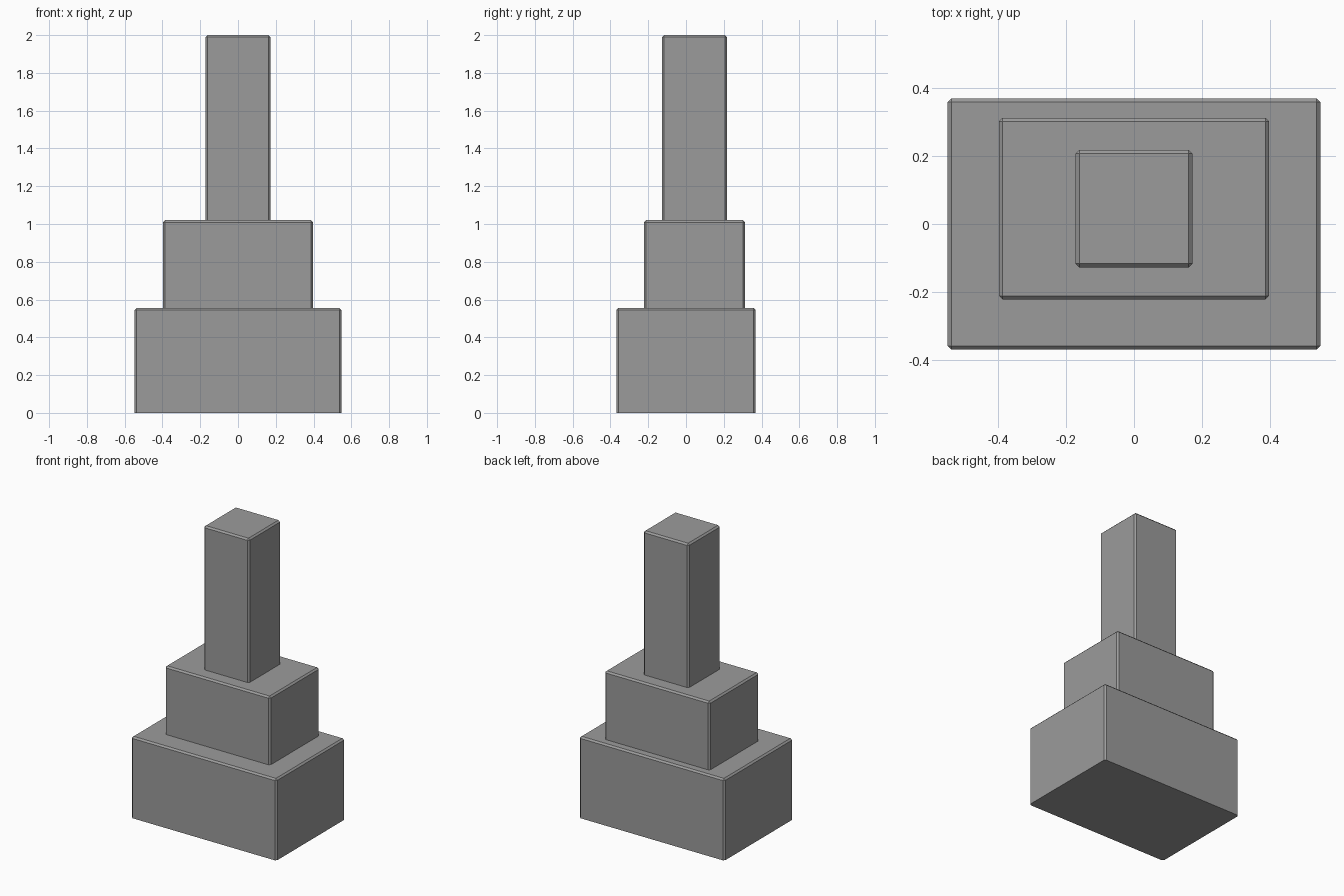
import bpy
import bmesh
from mathutils import Vector

cube = bpy.data.objects.get("Cube")
if cube:
    bpy.data.objects.remove(cube, do_unlink=True)

# Single grey stone colour
stone = bpy.data.materials.new("stone_grey")
stone.use_nodes = True
grey = (0.33, 0.33, 0.33, 1)
stone.diffuse_color = grey
stone.node_tree.nodes["Principled BSDF"].inputs["Base Color"].default_value = grey

CHAMFER = 0.011


def tier(name, width, depth, centre_y, bottom, top):
    """Block with chamfered upright and top edges and a sharp bottom rim."""
    bm = bmesh.new()
    bmesh.ops.create_cube(bm, size=1)
    bmesh.ops.scale(bm, vec=Vector((width, depth, top - bottom)), verts=bm.verts)
    bmesh.ops.translate(bm, vec=Vector((0, centre_y, (bottom + top) / 2)), verts=bm.verts)
    middle = (bottom + top) / 2
    edges = [e for e in bm.edges if any(v.co.z > middle for v in e.verts)]
    bmesh.ops.bevel(bm, geom=edges, offset=CHAMFER, segments=1,
                    profile=0.5, affect='EDGES')
    mesh = bpy.data.meshes.new(name)
    bm.to_mesh(mesh)
    bm.free()
    mesh.materials.append(stone)
    obj = bpy.data.objects.new(name, mesh)
    bpy.context.collection.objects.link(obj)
    return obj


# Stacked blocks, the upper two set slightly towards the back
tier("base_block", 1.095, 0.738, 0, 0, 0.555)
tier("middle_block", 0.794, 0.534, 0.045, 0.555, 1.02)
tier("top_pillar", 0.343, 0.345, 0.045, 1.02, 2)
